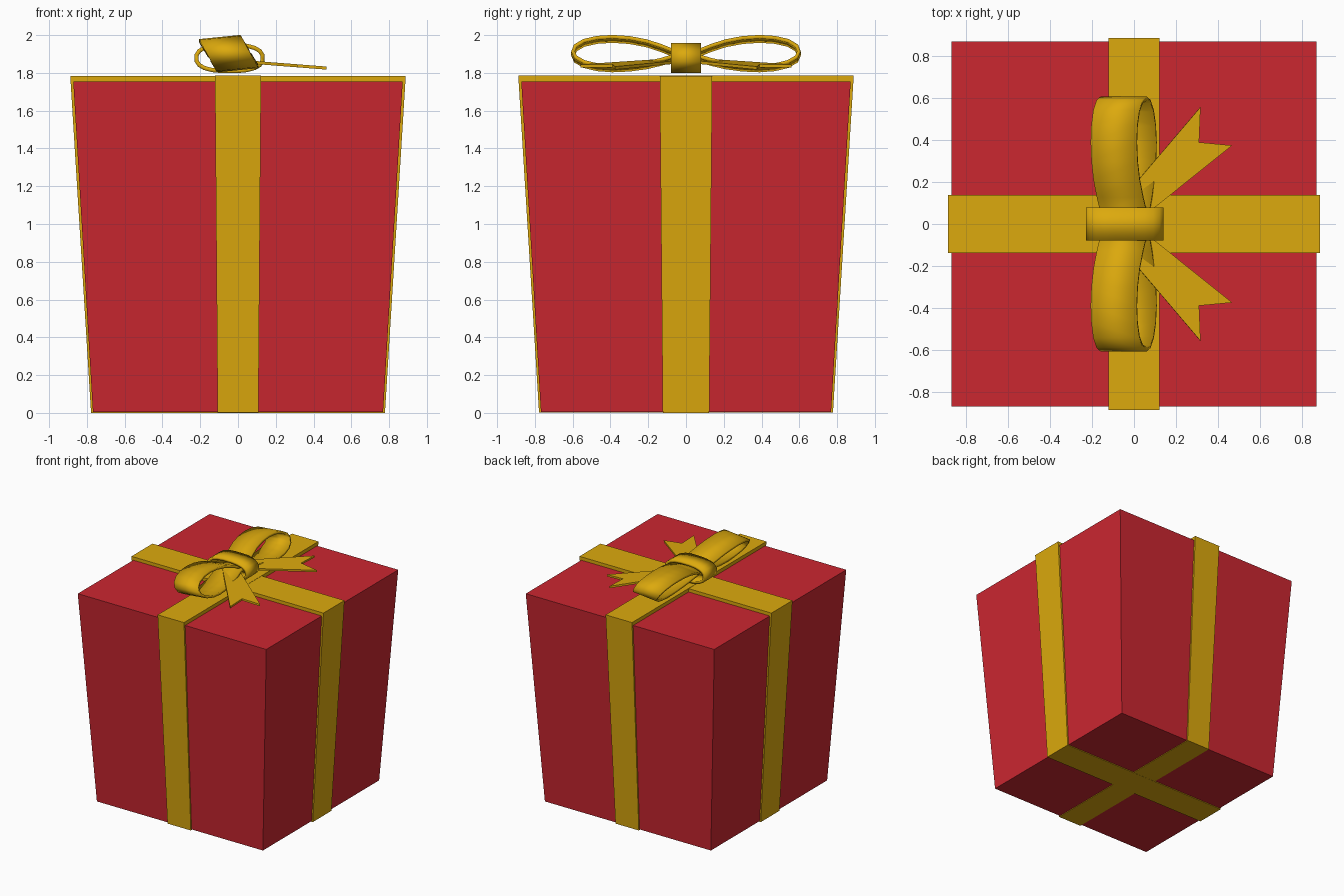
import bpy, bmesh, math
from mathutils import Vector

if "Cube" in bpy.data.objects:
    bpy.data.objects.remove(bpy.data.objects["Cube"])


def material(name, color):
    m = bpy.data.materials.new(name)
    m.diffuse_color = color
    m.use_nodes = True
    m.node_tree.nodes["Principled BSDF"].inputs["Base Color"].default_value = m.diffuse_color
    return m


RED = material("red_paper", (0.60, 0.02, 0.03, 1))
GOLD = material("gold_ribbon", (0.72, 0.40, 0.004, 1))


def make(name, bm, mat):
    bmesh.ops.recalc_face_normals(bm, faces=bm.faces)
    me = bpy.data.meshes.new(name)
    bm.to_mesh(me)
    bm.free()
    me.materials.append(mat)
    ob = bpy.data.objects.new(name, me)
    bpy.context.collection.objects.link(ob)
    return ob


def tapered_block(name, bottom, top, z0, z1, mat):
    """Box whose half sizes change from bottom to top."""
    bm = bmesh.new()
    bmesh.ops.create_cube(bm, size=2)
    for v in bm.verts:
        hx, hy = top if v.co.z > 0 else bottom
        v.co = (v.co.x * hx, v.co.y * hy, z1 if v.co.z > 0 else z0)
    return make(name, bm, mat)


def ribbon(name, path, across, thickness, closed=False):
    """Sweep a path sideways into a thick ribbon."""
    bm = bmesh.new()
    rows = [(bm.verts.new(p), bm.verts.new(Vector(p) + Vector(across))) for p in path]
    n = len(rows)
    for i in range(n if closed else n - 1):
        (a, b), (c, d) = rows[i], rows[(i + 1) % n]
        bm.faces.new((a, b, d, c))
    ob = make(name, bm, GOLD)
    mod = ob.modifiers.new("thickness", 'SOLIDIFY')
    mod.thickness = thickness
    mod.offset = 0
    bpy.context.view_layer.objects.active = ob
    ob.select_set(True)
    bpy.ops.object.shade_smooth_by_angle(angle=math.radians(35))
    ob.select_set(False)
    return ob


def mirror_y(ob):
    mod = ob.modifiers.new("mirror", 'MIRROR')
    mod.use_axis = (False, True, False)
    mod.use_mirror_merge = False


# Tapered box and the two bands wrapped around it
tapered_block("gift_box", (0.768, 0.768), (0.872, 0.872), 0.006, 1.755, RED)
tapered_block("band_side_to_side", (0.778, 0.123), (0.888, 0.139), 0, 1.783, GOLD)
tapered_block("band_front_to_back", (0.108, 0.778), (0.122, 0.888), 0.001, 1.785, GOLD)

# Bow loops: leaning teardrop path in y-z, swept across x
profile = [(0.0, 1.892), (0.07, 1.896), (0.13, 1.92), (0.21, 1.946), (0.30, 1.963),
           (0.39, 1.969), (0.47, 1.964), (0.54, 1.948), (0.585, 1.922), (0.598, 1.892),
           (0.585, 1.862), (0.54, 1.836), (0.47, 1.819), (0.39, 1.813), (0.30, 1.817),
           (0.21, 1.829), (0.13, 1.848), (0.07, 1.866), (0.0, 1.870)]
loop = ribbon("bow_loops", [(-0.16 - 0.6 * (z - 1.8925), y, z) for y, z in profile],
              (0.22, 0, 0.022), 0.02)
mirror_y(loop)

# Knot: flattened hoop around the middle of the bow
hoop = []
for i in range(20):
    a = math.tau * (i + 0.5) / 20
    c, s = math.cos(a), math.sin(a)
    hoop.append((-0.045 + 0.176 * math.copysign(abs(c) ** 0.8, c), -0.079,
                 1.879 + 0.07 * math.copysign(abs(s) ** 0.8, s)))
ribbon("bow_knot", hoop, (0, 0.158, 0), 0.022, closed=True)

# Tails: flat strips with a notched end, sloping down to the right
bm = bmesh.new()
outline = [(-0.09, 0.08), (0.0, 0.0), (0.468, 0.375), (0.31, 0.39), (0.317, 0.558)]
v = [bm.verts.new((x, y, 1.862 - 0.078 * x)) for x, y in outline]
bm.faces.new((v[0], v[1], v[3]))
bm.faces.new((v[1], v[2], v[3]))
bm.faces.new((v[0], v[3], v[4]))
tails = make("bow_tails", bm, GOLD)
mod = tails.modifiers.new("thickness", 'SOLIDIFY')
mod.thickness = 0.016
mod.offset = 0
mirror_y(tails)
